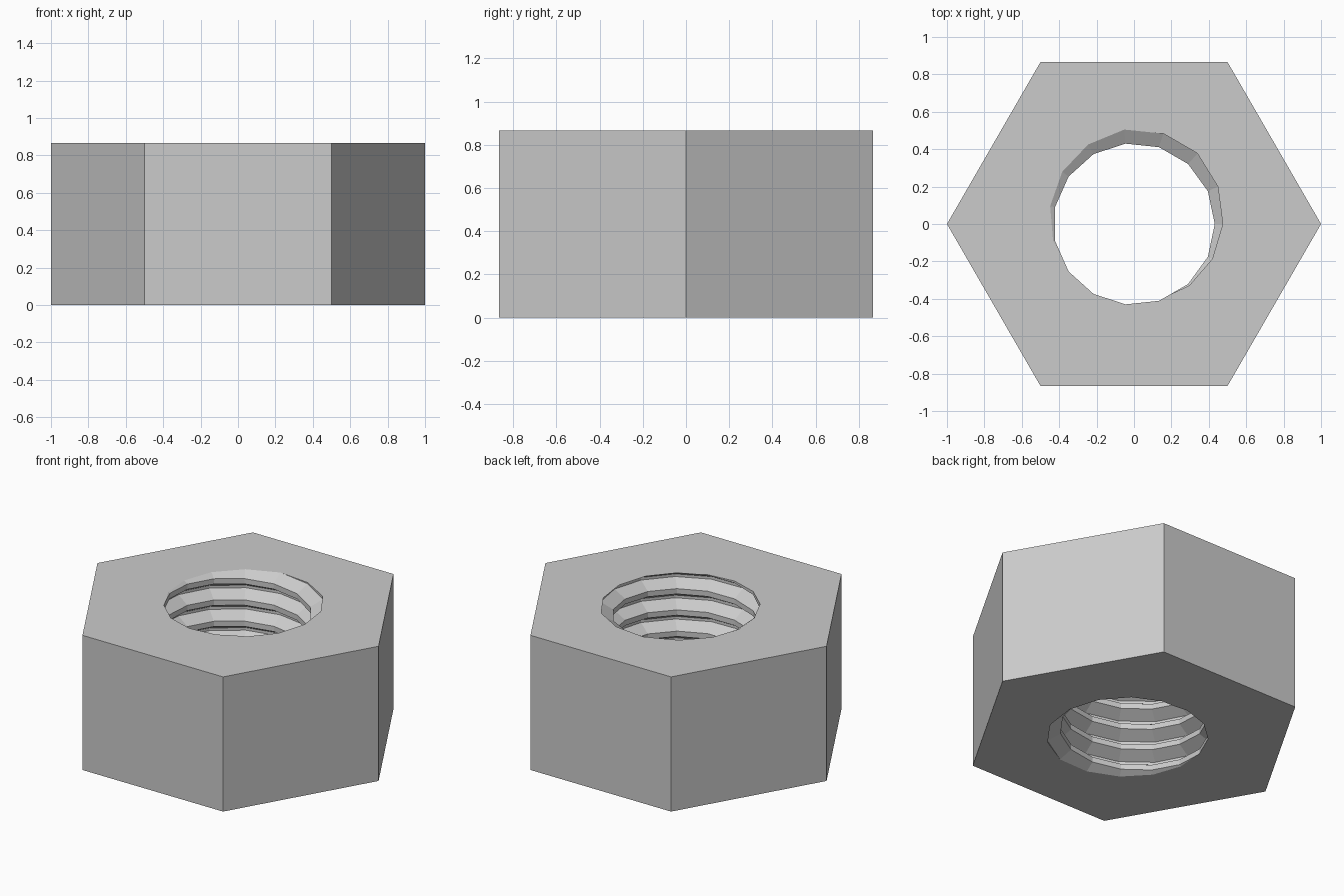
import bpy, bmesh
from math import cos, sin, radians

default = bpy.data.objects.get("Cube")
if default:
    bpy.data.objects.remove(default, do_unlink=True)

# Plain steel grey
steel = bpy.data.materials.new("steel_grey")
steel.use_nodes = True
grey = (0.6, 0.6, 0.6, 1)
steel.diffuse_color = grey
steel.node_tree.nodes["Principled BSDF"].inputs["Base Color"].default_value = grey

HEIGHT = 0.866
PITCH = 0.1366
SIDES = 15             # facets per thread turn
MAJOR, MINOR = 0.508, 0.432
ROOT_STEP = 3          # facet at which the groove runs out through the top
# Thread profile over one pitch: (fraction of pitch, radius)
PROFILE = [(-1 / 16, MAJOR), (1 / 16, MAJOR), (6 / 16, MINOR), (10 / 16, MINOR)]

bm = bmesh.new()

# Helical thread, made longer than the nut at both ends
first, last = -8 * SIDES, 2 * SIDES
rings = []
for i in range(first, last):
    a = radians(360 * i / SIDES)
    rings.append([bm.verts.new((r * cos(a), r * sin(a),
                                HEIGHT + PITCH * ((i - ROOT_STEP) / SIDES + f)))
                  for f, r in PROFILE])
for i in range(len(rings) - SIDES - 1):
    here = rings[i] + [rings[i + SIDES][0]]
    after = rings[i + 1] + [rings[i + 1 + SIDES][0]]
    for k in range(len(PROFILE)):
        bm.faces.new((here[k], here[k + 1], after[k + 1], after[k]))

# Trim the thread flush with the top and bottom
for z, direction in ((0, -1), (HEIGHT, 1)):
    bmesh.ops.bisect_plane(bm, geom=bm.verts[:] + bm.edges[:] + bm.faces[:],
                           dist=1e-5, plane_co=(0, 0, z),
                           plane_no=(0, 0, direction), clear_outer=True)

# Hexagonal outer walls
lower, upper = [[bm.verts.new((cos(radians(60 * s)), sin(radians(60 * s)), z))
                 for s in range(6)] for z in (0, HEIGHT)]
for s in range(6):
    t = (s + 1) % 6
    bm.faces.new((lower[s], lower[t], upper[t], upper[s]))

# Flat end faces between the hexagon and the bore
for z in (0, HEIGHT):
    rim = [e for e in bm.edges if e.is_boundary
           and all(abs(v.co.z - z) < 1e-4 for v in e.verts)]
    bmesh.ops.triangle_fill(bm, edges=rim, use_beauty=True, normal=(0, 0, 1))

bmesh.ops.recalc_face_normals(bm, faces=bm.faces[:])
mesh = bpy.data.meshes.new("hex_nut")
bm.to_mesh(mesh)
bm.free()
mesh.materials.append(steel)
nut = bpy.data.objects.new("hex_nut", mesh)
bpy.context.collection.objects.link(nut)
